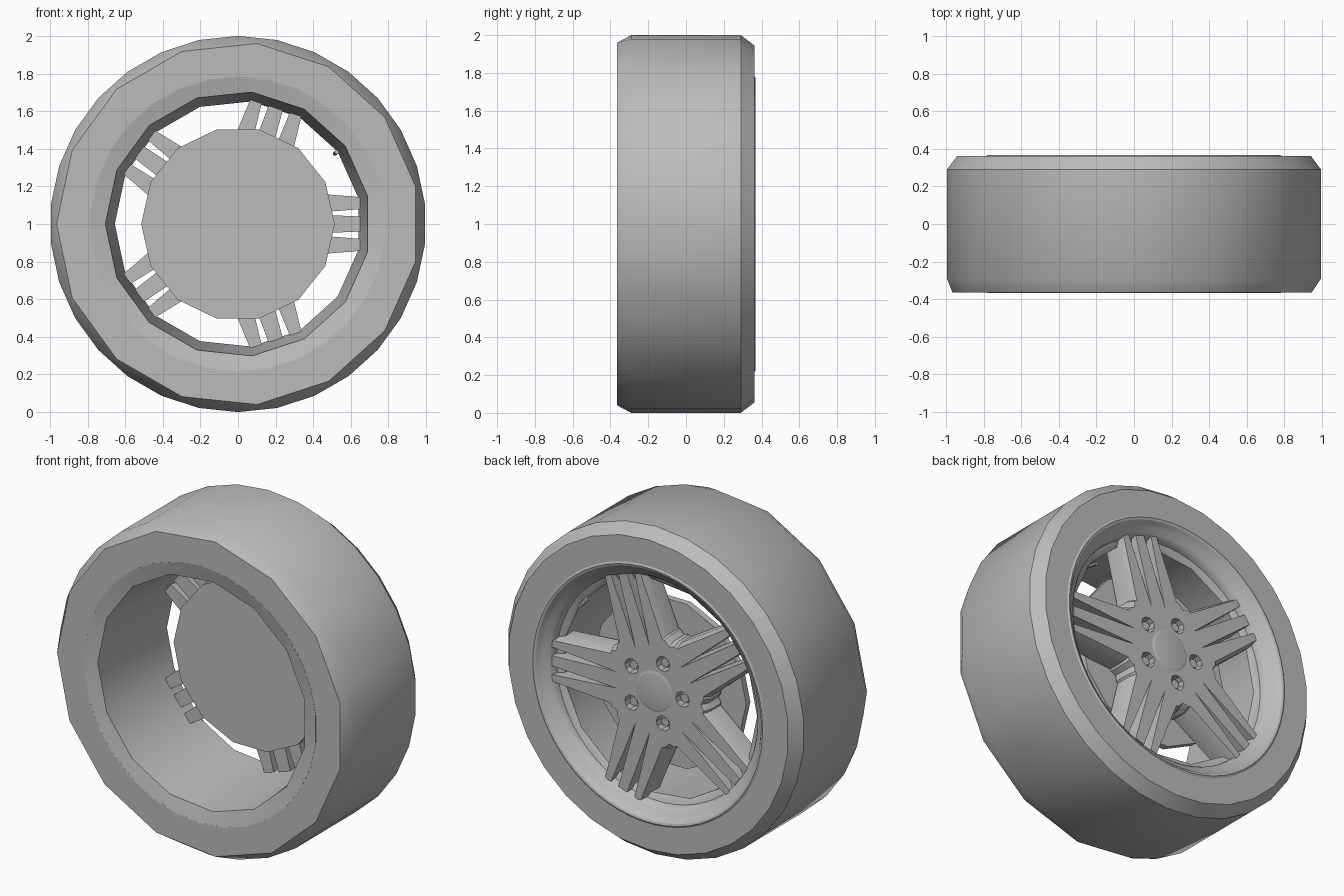
import bpy, bmesh
from math import cos, sin, pi, radians, hypot, atan2
from mathutils import Matrix, Vector

cube = bpy.data.objects.get("Cube")
if cube:
    bpy.data.objects.remove(cube)

grey = bpy.data.materials.new("plain grey")
grey.use_nodes = True
colour = (0.5, 0.5, 0.5, 1)
grey.diffuse_color = colour
grey.node_tree.nodes["Principled BSDF"].inputs["Base Color"].default_value = colour

AXLE = 1.0   # height of the wheel centre


def finish(bm, name):
    """Turn a bmesh into a named grey object at axle height."""
    bmesh.ops.recalc_face_normals(bm, faces=bm.faces)
    mesh = bpy.data.meshes.new(name)
    bm.to_mesh(mesh)
    bm.free()
    mesh.materials.append(grey)
    ob = bpy.data.objects.new(name, mesh)
    ob.location.z = AXLE
    bpy.context.collection.objects.link(ob)
    return ob


def smooth(ob):
    bpy.ops.object.select_all(action="DESELECT")
    ob.select_set(True)
    bpy.context.view_layer.objects.active = ob
    bpy.ops.object.shade_smooth_by_angle(angle=radians(32))


def lathe(name, profile, n=60):
    """Closed ring around y; each profile point is radius, y, sides."""
    bm = bmesh.new()
    rings = []
    for r, y, sides in profile:
        group = n // sides
        ring = []
        for i in range(n):
            a = 2 * pi * (i // group * group + group / 2) / n
            ring.append(bm.verts.new((r * cos(a), y, r * sin(a))))
        rings.append(ring)
    for k, ring in enumerate(rings):
        nxt = rings[(k + 1) % len(rings)]
        for i in range(n):
            j = (i + 1) % n
            bm.faces.new((ring[i], ring[j], nxt[j], nxt[i]))
    bmesh.ops.remove_doubles(bm, verts=bm.verts, dist=1e-5)
    ob = finish(bm, name)
    smooth(ob)
    return ob


def loft(bm, low, high, y0, y1, turn=0.0):
    """Prism along y between two x,z outlines, turned about the axle."""
    rot = Matrix.Rotation(-turn, 4, "Y")
    a = [bm.verts.new(rot @ Vector((x, y0, z))) for x, z in low]
    b = [bm.verts.new(rot @ Vector((x, y1, z))) for x, z in high]
    bm.faces.new(a)
    bm.faces.new(b[::-1])
    for i in range(len(a)):
        j = (i + 1) % len(a)
        bm.faces.new((a[i], b[i], b[j], a[j]))


def polygon(r, sides, cx=0.0, cz=0.0):
    return [(cx + r * cos(2 * pi * i / sides), cz + r * sin(2 * pi * i / sides))
            for i in range(sides)]


# Tyre: coarse inner sidewall edge, finer tread
lathe("tyre", [(1, 0.29, 30), (1, -0.29, 30), (0.965, -0.365, 15),
               (0.78, -0.365, 30), (0.78, 0.362, 30), (0.945, 0.362, 30)])

# Rim: faceted barrel, then a rounded bowl and lip on the outer side
lathe("rim", [(0.785, -0.366, 30), (0.705, -0.345, 15), (0.655, 0.25, 15),
              (0.67, 0.262, 60), (0.685, 0.268, 60), (0.69, 0.295, 60),
              (0.705, 0.315, 60), (0.735, 0.33, 60), (0.75, 0.35, 60),
              (0.762, 0.364, 60), (0.775, 0.368, 60), (0.79, 0.36, 60)])

# Brake disc
bm = bmesh.new()
disc = polygon(0.515, 14)
loft(bm, disc, disc, 0.115, 0.155)
finish(bm, "brake_disc")


# Five-spoke star with chamfered sides
def star(tip, root, valley):
    arm = [(0.69, -tip), (0.69, tip), (0.31, root)]
    for deg in (31, 36, 41):
        r = valley + 0.02 * (deg != 36)
        arm.append((r * cos(radians(deg)), r * sin(radians(deg))))
    arm.append(None)
    pts = []
    for k in range(5):
        t = 2 * pi * k / 5
        for p in arm[:-1] + [(arm[2][0], -arm[2][1])]:
            s = t + (2 * pi / 5 if p[1] < 0 and p is not arm[0] else 0)
            pts.append((p[0] * cos(s) - p[1] * sin(s),
                        p[0] * sin(s) + p[1] * cos(s)))
    return pts


bm = bmesh.new()
loft(bm, star(0.14, 0.17, 0.335), star(0.14, 0.17, 0.335), 0.165, 0.26)
spokes = finish(bm, "spokes")
bm = bmesh.new()
bm.from_mesh(spokes.data)
rim_verts = [v for v in bm.verts if v.co.y > 0.2]
top = next(f for f in bm.faces if all(v in rim_verts for v in f.verts))
bmesh.ops.inset_region(bm, faces=[top], thickness=0.02, use_even_offset=True)
for v in top.verts:
    v.co.y = 0.305
    # keep the spoke ends buried in the rim
    if hypot(v.co.x, v.co.z) > 0.6:
        v.co.x *= 1.03
        v.co.z *= 1.03
bm.to_mesh(spokes.data)
bm.free()

# Cutter: tapered slots between the prongs and the wheel-bolt pockets
bm = bmesh.new()
wide = [(0.25, 0.05), (0.74, 0.028), (0.74, 0.088)]
narrow = [(0.36, 0.055), (0.74, 0.04), (0.74, 0.085)]
for k in range(5):
    turn = 2 * pi * k / 5
    for side in (1, -1):
        loft(bm, [(x, z * side) for x, z in narrow],
             [(x, z * side) for x, z in wide], 0.1, 0.32, turn)
    pocket = polygon(0.046, 10, 0.19)
    loft(bm, pocket, pocket, 0.25, 0.4, turn + pi / 5)
cutter = finish(bm, "slot_cutter")
cutter.hide_render = True

mod = spokes.modifiers.new("slots", "BOOLEAN")
mod.operation = "DIFFERENCE"
mod.solver = "EXACT"
mod.object = cutter
bpy.context.view_layer.objects.active = spokes
bpy.ops.object.modifier_apply(modifier=mod.name)
bpy.data.objects.remove(cutter)
smooth(spokes)

# Hexagonal wheel bolts
bm = bmesh.new()
for k in range(5):
    nut = polygon(0.028, 6, 0.19)
    loft(bm, nut, nut, 0.24, 0.285, 2 * pi * k / 5 + pi / 5)
finish(bm, "wheel_bolts")

# Shallow domed hub cap
bm = bmesh.new()
loft(bm, polygon(0.135, 30), polygon(0.11, 30), 0.3, 0.311)
loft(bm, polygon(0.11, 30), polygon(0.05, 30), 0.311, 0.318)
smooth(finish(bm, "hub_cap"))

# Valve stem inside the rim
bm = bmesh.new()
loft(bm, polygon(0.012, 8, 0.65), polygon(0.01, 8, 0.635), 0.2, 0.29, radians(36))
smooth(finish(bm, "valve_stem"))
